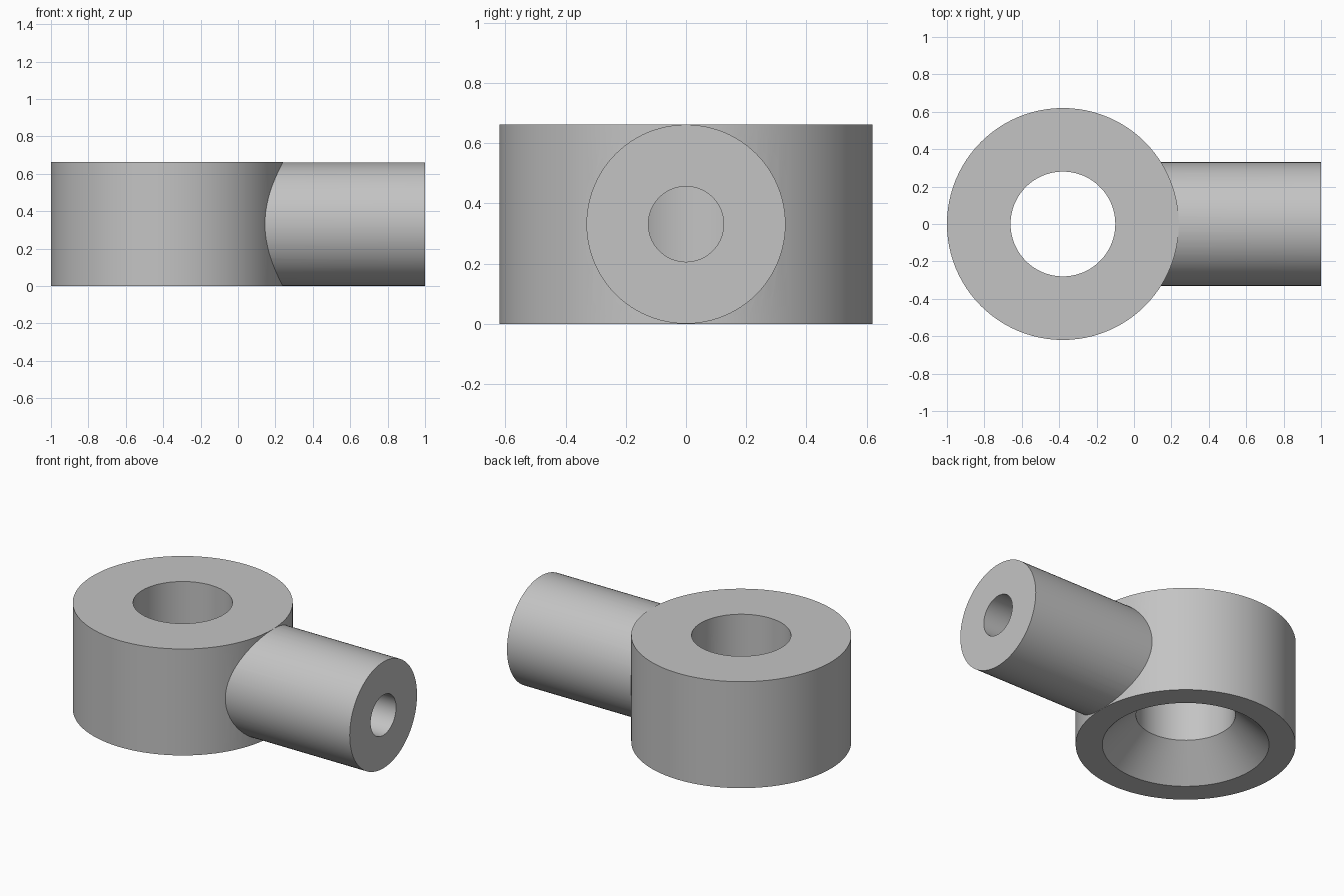
import bpy, bmesh, math
from mathutils import Matrix, Vector

if "Cube" in bpy.data.objects:
    bpy.data.objects.remove(bpy.data.objects["Cube"], do_unlink=True)

SEGMENTS = 96
HEIGHT = 0.662
RING_X = -0.38
RING_RADIUS = 0.62
HOLE_RADIUS = 0.28
SINK_RADIUS = 0.47
SINK_DEPTH = 0.19
BORE_RADIUS = 0.125

grey = bpy.data.materials.new("plain_grey")
grey.use_nodes = True
colour = (0.55, 0.55, 0.55, 1)
grey.diffuse_color = colour
grey.node_tree.nodes["Principled BSDF"].inputs["Base Color"].default_value = colour


def add_object(name, bm):
    bmesh.ops.recalc_face_normals(bm, faces=bm.faces)
    mesh = bpy.data.meshes.new(name)
    bm.to_mesh(mesh)
    bm.free()
    mesh.materials.append(grey)
    obj = bpy.data.objects.new(name, mesh)
    bpy.context.collection.objects.link(obj)
    return obj


def lathe(name, profile):
    """Spin a closed (radius, height) profile around the vertical ring axis."""
    bm = bmesh.new()
    verts = [bm.verts.new((RING_X + r, 0, z)) for r, z in profile]
    edges = [bm.edges.new((a, b)) for a, b in zip(verts, verts[1:] + verts[:1])]
    bmesh.ops.spin(bm, geom=verts + edges, cent=(RING_X, 0, 0), axis=(0, 0, 1),
                   angle=math.tau, steps=SEGMENTS, use_merge=True)
    bmesh.ops.remove_doubles(bm, verts=bm.verts, dist=0.0001)
    return add_object(name, bm)


def rod(name, radius, start, end):
    """Cylinder along x at mid height."""
    bm = bmesh.new()
    place = Matrix.Translation(((start + end) / 2, 0, HEIGHT / 2)) @ Matrix.Rotation(math.pi / 2, 4, "Y")
    bmesh.ops.create_cone(bm, cap_ends=True, segments=SEGMENTS, radius1=radius,
                          radius2=radius, depth=end - start, matrix=place)
    return add_object(name, bm)


def combine(target, other, operation):
    mod = target.modifiers.new(operation.lower(), "BOOLEAN")
    mod.operation = operation
    mod.solver = "EXACT"
    mod.object = other
    bpy.context.view_layer.objects.active = target
    bpy.ops.object.modifier_apply(modifier=mod.name)
    bpy.data.objects.remove(other, do_unlink=True)


# Ring with a straight hole and a countersink underneath
body = lathe("ring_with_stem", [
    (SINK_RADIUS, 0), (RING_RADIUS, 0), (RING_RADIUS, HEIGHT),
    (HOLE_RADIUS, HEIGHT), (HOLE_RADIUS, SINK_DEPTH)])

# Side stem, joined to the ring wall, with a bore running into the hole
combine(body, rod("stem", HEIGHT / 2 - 0.0005, RING_X + 0.5, 1), "UNION")
combine(body, rod("bore_cutter", BORE_RADIUS, RING_X, 1.1), "DIFFERENCE")

# Smooth curved walls, crisp flat ends
bpy.ops.object.select_all(action="DESELECT")
body.select_set(True)
bpy.context.view_layer.objects.active = body
bpy.ops.object.shade_smooth_by_angle(angle=math.radians(25))
for face in body.data.polygons:
    if abs(face.normal.z) > 0.9999:
        face.use_smooth = False
